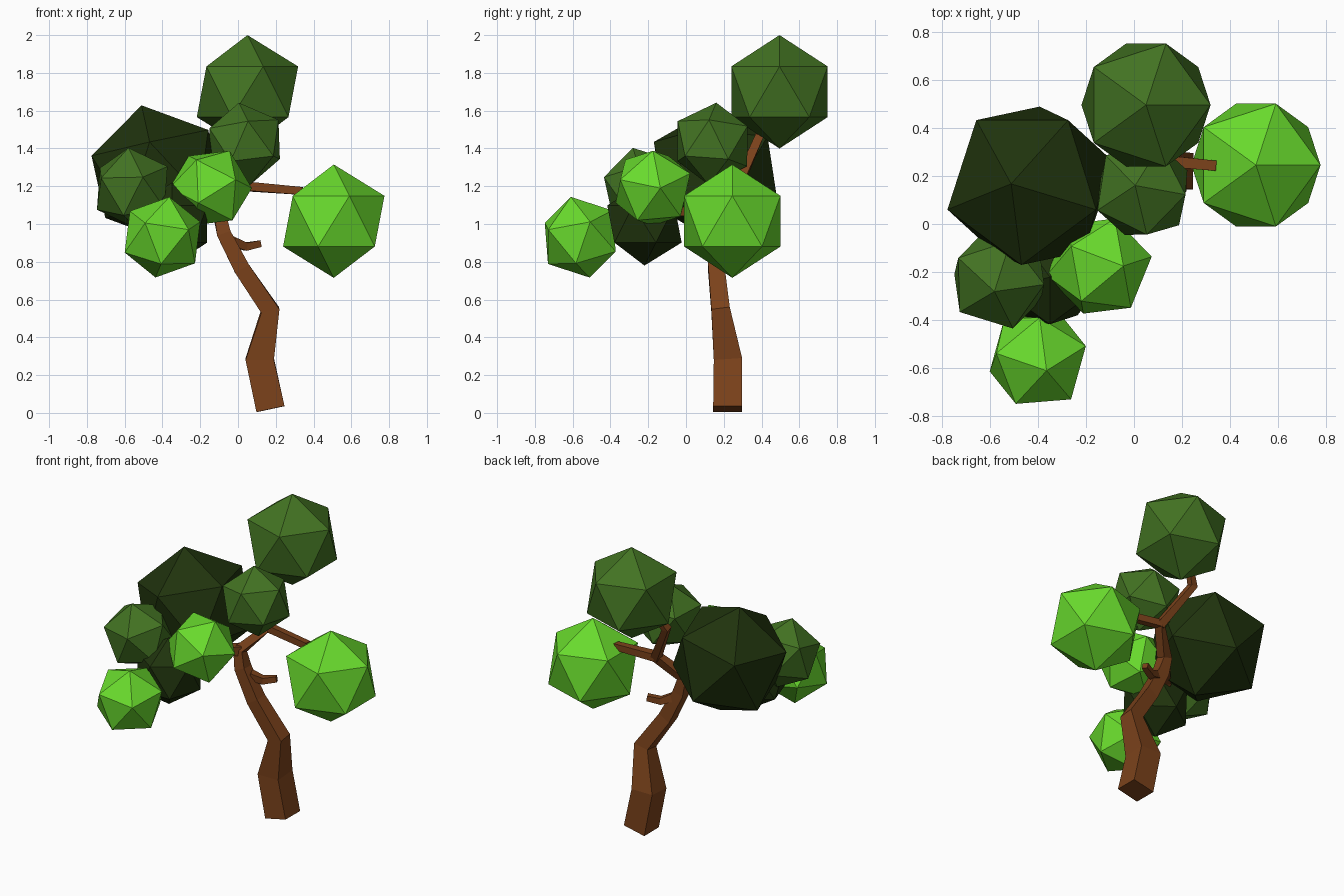
import bpy, bmesh
from mathutils import Vector, Matrix

if "Cube" in bpy.data.objects:
    bpy.data.objects.remove(bpy.data.objects["Cube"])


def material(name, rgb):
    m = bpy.data.materials.new(name)
    m.diffuse_color = (*rgb, 1)
    m.use_nodes = True
    m.node_tree.nodes["Principled BSDF"].inputs["Base Color"].default_value = m.diffuse_color
    return m


BARK = material("bark", (0.20, 0.055, 0.011))
BRIGHT = material("bright_leaf", (0.14, 0.70, 0.026))
MID = material("mid_leaf", (0.055, 0.17, 0.016))
DARK = material("dark_leaf", (0.014, 0.033, 0.004))


def limb(name, nodes, ref=(0, 1, 0)):
    """Four-sided tapering tube through nodes of (x, y, z, width)."""
    pts = [Vector(n[:3]) for n in nodes]
    bm = bmesh.new()
    rings = []
    for i, p in enumerate(pts):
        t = Vector()
        if i > 0:
            t += (p - pts[i - 1]).normalized()
        if i < len(pts) - 1:
            t += (pts[i + 1] - p).normalized()
        t.normalize()
        side = Vector(ref)
        side = (side - t * side.dot(t)).normalized()
        other = t.cross(side)
        h = nodes[i][3] / 2
        rings.append([bm.verts.new(p + (side * a + other * b) * h)
                      for a, b in ((-1, -1), (1, -1), (1, 1), (-1, 1))])
    for lo, hi in zip(rings, rings[1:]):
        for k in range(4):
            j = (k + 1) % 4
            bm.faces.new((lo[k], lo[j], hi[j], hi[k]))
    bm.faces.new(rings[0][::-1])
    bm.faces.new(rings[-1])
    bmesh.ops.recalc_face_normals(bm, faces=bm.faces)
    me = bpy.data.meshes.new(name)
    bm.to_mesh(me)
    bm.free()
    me.materials.append(BARK)
    bpy.context.collection.objects.link(bpy.data.objects.new(name, me))


def leaves(name, center, r, mat, tip=(0, 0, 1), ring=(1, 0, 0.5)):
    """Icosahedron with one corner along tip and a neighbouring one toward ring."""
    bpy.ops.mesh.primitive_ico_sphere_add(subdivisions=1, radius=r)
    ob = bpy.context.object
    ob.name = name
    z = Vector(tip).normalized()
    x = Vector(ring)
    x = (x - z * x.dot(z)).normalized()
    rot = Matrix((x, z.cross(x), z)).transposed()
    ob.matrix_world = Matrix.Translation(center) @ rot.to_4x4()
    ob.data.materials.append(mat)


# Trunk, continuing into the right branch
limb("trunk", [(0.172, 0.22, 0.02, 0.152), (0.115, 0.222, 0.285, 0.15),
               (0.17, 0.183, 0.545, 0.098), (0.02, 0.16, 0.765, 0.085),
               (-0.075, 0.158, 0.95, 0.075), (-0.1, 0.165, 1.06, 0.065),
               (0.03, 0.272, 1.2, 0.052), (0.34, 0.242, 1.175, 0.042)])

# Branches
limb("top_branch", [(0.03, 0.27, 1.19, 0.05), (-0.13, 0.39, 1.47, 0.045),
                    (-0.07, 0.43, 1.57, 0.035)])
limb("front_branch", [(-0.1, 0.165, 1.06, 0.06), (-0.3, -0.05, 1.07, 0.05),
                      (-0.38, -0.41, 0.91, 0.035)], ref=(0, 0, 1))
limb("twig", [(-0.03, 0.17, 0.91, 0.05), (0.04, 0.205, 0.88, 0.042),
              (0.115, 0.24, 0.895, 0.036)])

# Leaf clusters
leaves("top_leaves", (0.05, 0.495, 1.7), 0.3, MID)
leaves("right_leaves", (0.507, 0.245, 1.015), 0.3, BRIGHT)
leaves("large_back_leaves", (-0.43, 0.159, 1.265), 0.372, DARK,
       (-0.08, 0.008, 0.36), (-0.34, -0.095, 0.12))
leaves("lower_dark_leaves", (-0.35, -0.22, 1.0), 0.22, DARK,
       (0, 0, 1), (0, -0.2, 0.1))
leaves("front_leaves", (-0.40, -0.56, 0.93), 0.222, BRIGHT,
       (0.037, -0.05, 0.215), (0.2, 0.056, 0.07))
leaves("left_leaves", (-0.56, -0.23, 1.19), 0.22, MID,
       (-0.02, -0.05, 0.21), (0.06, -0.2, 0.03))
leaves("middle_leaves", (-0.145, -0.175, 1.19), 0.222, BRIGHT,
       (0.222, 0.04, 0), (0.1, 0, 0.2))
leaves("upper_leaves", (0.035, 0.14, 1.425), 0.22, MID,
       (-0.03, 0.02, 0.215), (0.03, -0.21, 0.06))
